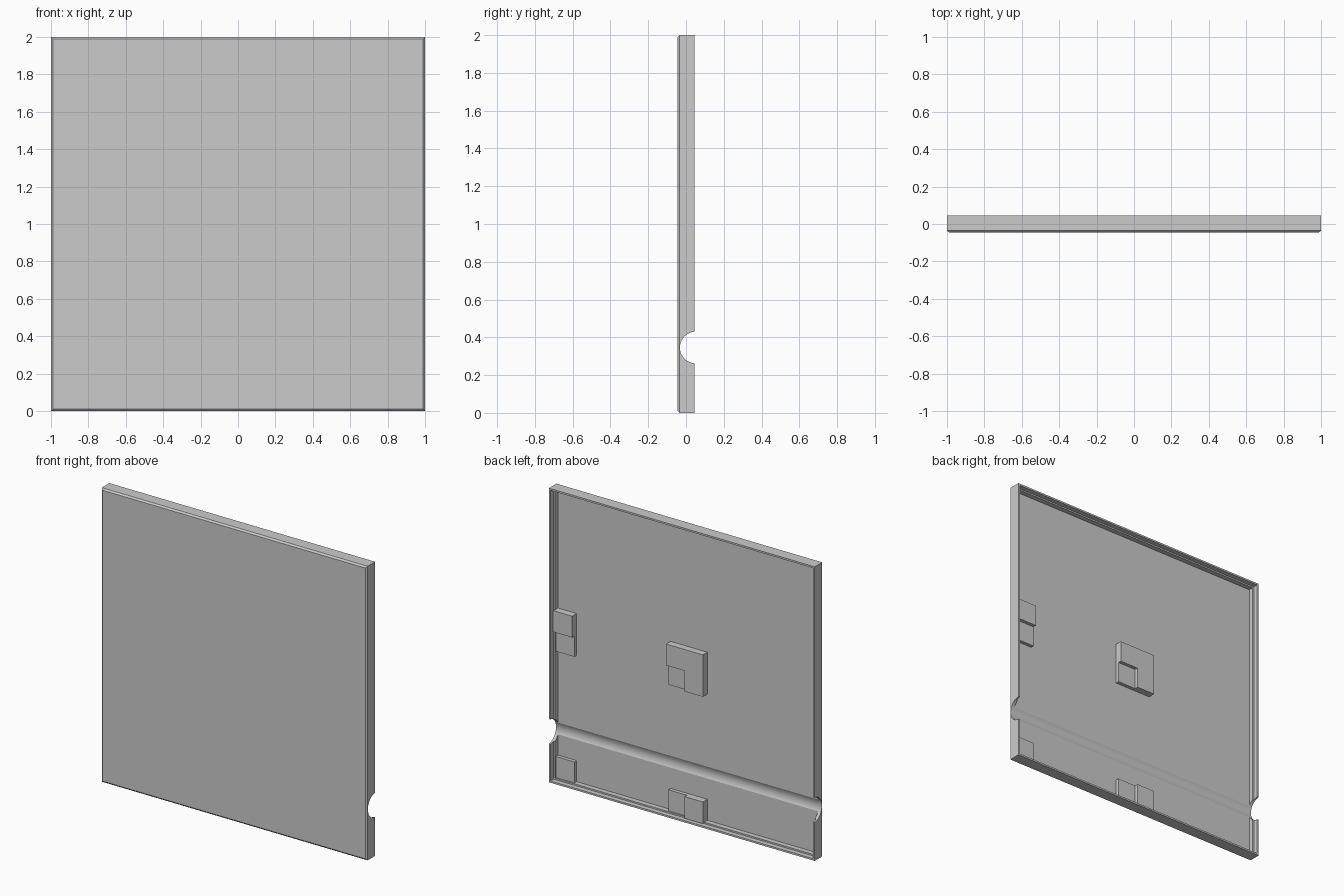
import bpy
import bmesh
from mathutils import Matrix

if "Cube" in bpy.data.objects:
    bpy.data.objects.remove(bpy.data.objects["Cube"])

grey = bpy.data.materials.new("panel_grey")
grey.use_nodes = True
COLOUR = (0.6, 0.6, 0.6, 1)
grey.diffuse_color = COLOUR
grey.node_tree.nodes["Principled BSDF"].inputs["Base Color"].default_value = COLOUR

FLOOR = -0.022   # inner surface of the panel
LOW, HIGH = 0.002, 0.026   # recessed and raised pad levels


def finish(bm, name):
    bmesh.ops.recalc_face_normals(bm, faces=bm.faces)
    mesh = bpy.data.meshes.new(name)
    bm.to_mesh(mesh)
    bm.free()
    mesh.materials.append(grey)
    obj = bpy.data.objects.new(name, mesh)
    bpy.context.collection.objects.link(obj)
    return obj


def prism(name, outline, top):
    """Extrude an x-z outline backwards from just inside the panel floor."""
    bm = bmesh.new()
    base = bm.faces.new([bm.verts.new((x, FLOOR - 0.004, z)) for x, z in outline])
    out = bmesh.ops.extrude_face_region(bm, geom=[base], use_keep_orig=True)
    for v in out["geom"]:
        if isinstance(v, bmesh.types.BMVert):
            v.co.y = top
    return finish(bm, name)


def pad(name, x0, x1, z0, z1, top):
    return prism(name, [(x0, z0), (x1, z0), (x1, z1), (x0, z1)], top)


# Panel: square rings of (inset, y) from the bevelled front to the stepped rim
rings = [(0.011, -0.045), (0, -0.035), (0, 0.045), (0.012, 0.045),
         (0.012, 0.012), (0.022, 0.012), (0.022, FLOOR)]
bm = bmesh.new()
loops = []
for inset, y in rings:
    h = 1 - inset
    loops.append([bm.verts.new((sx * h, y, 1 + sz * h))
                  for sx, sz in ((-1, -1), (1, -1), (1, 1), (-1, 1))])
for a, b in zip(loops, loops[1:]):
    for i in range(4):
        j = (i + 1) % 4
        bm.faces.new((a[i], a[j], b[j], b[i]))
bm.faces.new(loops[0])
bm.faces.new(loops[-1])
panel = finish(bm, "panel")

# Round channel across the back and through both side rims
bm = bmesh.new()
bmesh.ops.create_cone(bm, cap_ends=True, segments=64, radius1=0.084, radius2=0.084,
                      depth=2.2, matrix=Matrix.Rotation(1.5707963, 4, "Y"))
bmesh.ops.translate(bm, verts=bm.verts, vec=(0, 0.052, 0.346))
cutter = finish(bm, "channel_cutter")
cutter.hide_render = True
cut = panel.modifiers.new("channel", "BOOLEAN")
cut.operation = "DIFFERENCE"
cut.solver = "EXACT"
cut.object = cutter
bpy.context.view_layer.objects.active = panel
panel.select_set(True)
bpy.ops.object.modifier_apply(modifier="channel")
bpy.data.objects.remove(cutter)
bpy.ops.object.shade_smooth_by_angle(angle=0.35)

# Interlocking pads: centre, left edge, bottom edge and bottom left corner
X0, XM, X1 = -0.145, -0.008, 0.132
Z0, ZM, Z1 = 0.88, 1.02, 1.165
EDGE_IN, EDGE_OUT = 0.838, 0.983
RIM, BASE_TOP = 0.017, 0.165

prism("centre_raised_pad", [(X0, Z0), (XM, Z0), (XM, ZM), (X1, ZM), (X1, Z1), (X0, Z1)], HIGH)
pad("centre_low_pad", XM, X1, Z0, ZM, LOW)
pad("left_raised_pad", EDGE_IN, EDGE_OUT, ZM, Z1, HIGH)
pad("left_low_pad", EDGE_IN, EDGE_OUT, Z0, ZM, LOW)
pad("bottom_raised_pad", X0, XM, RIM, BASE_TOP, HIGH)
pad("bottom_low_pad", XM, X1, RIM, BASE_TOP, LOW)
pad("corner_low_pad", EDGE_IN, EDGE_OUT, RIM, BASE_TOP, LOW)
